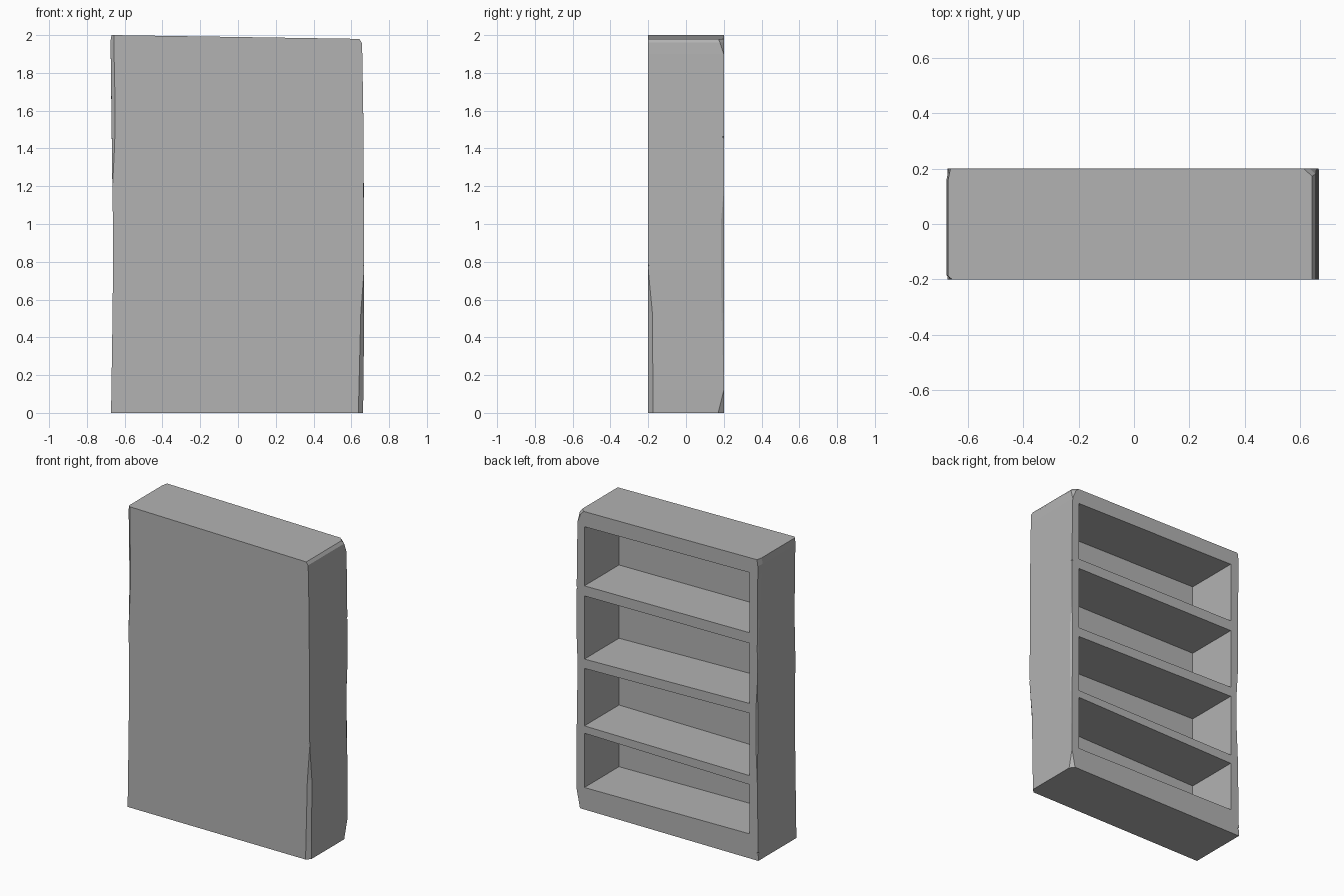
import bpy, bmesh
from mathutils import Vector

if "Cube" in bpy.data.objects:
    bpy.data.objects.remove(bpy.data.objects["Cube"], do_unlink=True)

DEPTH = 0.2      # half depth
BACK = -0.163    # inside of the closed panel
INNER = 0.607    # half width of the openings

stone = bpy.data.materials.new("worn_grey")
stone.use_nodes = True
stone.diffuse_color = (0.45, 0.45, 0.45, 1)
stone.node_tree.nodes["Principled BSDF"].inputs["Base Color"].default_value = (0.45, 0.45, 0.45, 1)


def make_object(name, bm, helper=False):
    bmesh.ops.recalc_face_normals(bm, faces=bm.faces)
    mesh = bpy.data.meshes.new(name)
    bm.to_mesh(mesh)
    bm.free()
    mesh.materials.append(stone)
    obj = bpy.data.objects.new(name, mesh)
    bpy.context.collection.objects.link(obj)
    obj.hide_render = helper
    return obj


def ring(z, left, right, fl, fr, br, bl):
    """Rectangle with four chipped corners, each given as (x size, y size)."""
    d = DEPTH
    pts = []
    for x, sx, y, (cx, cy), x_first in (
            (left, 1, -d, fl, False), (right, -1, -d, fr, True),
            (right, -1, d, br, False), (left, 1, d, bl, True)):
        pair = [(x, y - cy if y > 0 else y + cy), (x + sx * cx, y)]
        pts += pair[::-1] if x_first else pair
    # the top leans down towards +x
    lean = lambda x: -0.02 * (x + 0.66) / 1.3 if z > 1.99 else 0
    return [Vector((x, y, z + lean(x))) for x, y in pts]


# Outer case: stacked outlines with worn corners
O = (0, 0)
outlines = [
    (0.00, -0.672, 0.662, O, (0.025, 0.025), (0.022, 0.03), O),
    (0.12, -0.670, 0.664, O, (0.024, 0.025), O, O),
    (0.53, -0.664, 0.668, O, (0.018, 0.022), (0.004, 0.012), O),
    (0.76, -0.662, 0.668, O, O, (0.008, 0.016), (0.008, 0.01)),
    (1.00, -0.662, 0.667, O, O, (0.008, 0.016), (0.008, 0.01)),
    (1.18, -0.665, 0.666, O, O, O, O),
    (1.42, -0.668, 0.664, (0.015, 0.012), O, O, (0.004, 0.01)),
    (1.60, -0.670, 0.663, (0.02, 0.015), O, O, (0.004, 0.015)),
    (1.90, -0.674, 0.658, (0.018, 0.015), O, O, (0.006, 0.03)),
    (1.96, -0.676, 0.655, (0.02, 0.015), O, (0.022, 0.02), (0.008, 0.04)),
    (2.00, -0.670, 0.642, (0.014, 0.012), O, (0.03, 0.028), (0.008, 0.04)),
]
bm = bmesh.new()
loops = [[bm.verts.new(p) for p in ring(*o)] for o in outlines]
bm.faces.new(loops[0])
bm.faces.new(loops[-1])
for low, high in zip(loops, loops[1:]):
    for i in range(8):
        j = (i + 1) % 8
        bm.faces.new((low[i], low[j], high[j], high[i]))
bmesh.ops.remove_doubles(bm, verts=bm.verts, dist=0.0005)
bmesh.ops.dissolve_limit(bm, angle_limit=0.003, verts=bm.verts, edges=bm.edges)
case = make_object("bookcase", bm)


def hull(name, points):
    bm = bmesh.new()
    for p in points:
        bm.verts.new(p)
    bmesh.ops.convex_hull(bm, input=bm.verts)
    bmesh.ops.dissolve_limit(bm, angle_limit=0.01, verts=bm.verts, edges=bm.edges)
    return make_object(name, bm, helper=True)


# Compartments: (bottom, top) at -x, then at +x
compartments = [
    ((0.163, 0.490), (0.146, 0.507)),
    ((0.550, 0.965), (0.556, 0.938)),
    ((1.030, 1.430), (1.000, 1.420)),
    ((1.500, 1.900), (1.487, 1.880)),
]
cutters = []
for n, (right_end, left_end) in enumerate(compartments):
    pts = [(x, y, z) for x, ends in ((-INNER, right_end), (INNER, left_end))
           for z in ends for y in (BACK, DEPTH + 0.1)]
    cutters.append(hull(f"compartment_cutter_{n}", pts))

# Small chips knocked out of the upright edges: side, front/back, height, size
for n, (sx, sy, z, size) in enumerate([(1, 1, 1.46, 0.03), (1, -1, 0.78, 0.024),
                                       (-1, 1, 0.52, 0.012), (-1, 1, 0.05, 0.025)]):
    x, y = sx * 0.666, sy * DEPTH
    pts = [(x - sx * size, y + sy * 0.02, z), (x + sx * 0.02, y - sy * size, z)]
    pts += [(x + sx * 0.03, y + sy * 0.03, z + h * size * 2) for h in (-1, 1)]
    cutters.append(hull(f"chip_cutter_{n}", pts))

for c in cutters:
    mod = case.modifiers.new(c.name, "BOOLEAN")
    mod.operation = "DIFFERENCE"
    mod.solver = "EXACT"
    mod.object = c

# Bake the cuts, then drop the helpers
bpy.context.view_layer.update()
graph = bpy.context.evaluated_depsgraph_get()
baked = bpy.data.meshes.new_from_object(case.evaluated_get(graph))
case.modifiers.clear()
case.data = baked
for c in cutters:
    bpy.data.objects.remove(c, do_unlink=True)
